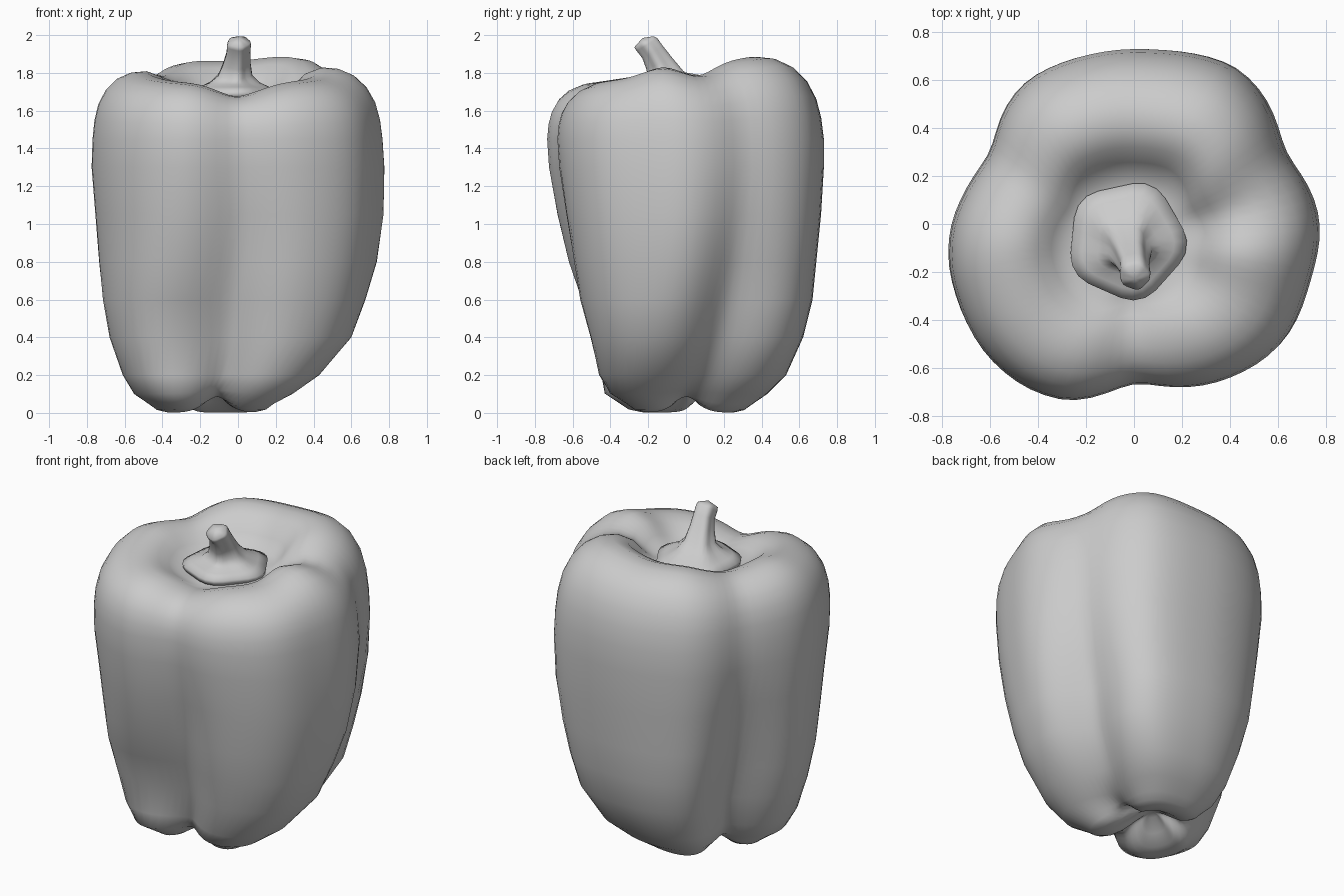
import bpy, bmesh, math
from mathutils import Vector, Matrix

if "Cube" in bpy.data.objects:
    bpy.data.objects.remove(bpy.data.objects["Cube"])

SEG = 80


def angdiff(a, b):
    return (a - b + 180) % 360 - 180


def lookup(table, deg):
    """Periodic linear interpolation of (angle, value) pairs."""
    t = sorted((a % 360, v) for a, v in table)
    t = [(t[-1][0] - 360, t[-1][1])] + t + [(t[0][0] + 360, t[0][1])]
    deg %= 360
    for (a, u), (b, v) in zip(t, t[1:]):
        if a <= deg <= b:
            return u + (v - u) * (deg - a) / max(b - a, 1e-6)


def smooth_table(table, sigma):
    """Sample a periodic table at every segment and blur it."""
    steps = range(-18, 19, 2)
    w = [math.exp(-(s / sigma) ** 2 / 2) for s in steps]
    return [sum(k * lookup(table, 360 * i / SEG + s) for k, s in zip(w, steps)) / sum(w)
            for i in range(SEG)]


def loft(name, rings, start, end):
    """Skin closed rings of equal length, closing both ends on a point."""
    bm = bmesh.new()
    vs = [[bm.verts.new(p) for p in r] for r in rings]
    n = len(rings[0])
    for a, b in zip(vs, vs[1:]):
        for i in range(n):
            j = (i + 1) % n
            bm.faces.new((a[i], a[j], b[j], b[i]))
    s, e = bm.verts.new(start), bm.verts.new(end)
    for i in range(n):
        j = (i + 1) % n
        bm.faces.new((s, vs[0][j], vs[0][i]))
        bm.faces.new((e, vs[-1][i], vs[-1][j]))
    bmesh.ops.recalc_face_normals(bm, faces=bm.faces)
    me = bpy.data.meshes.new(name)
    bm.to_mesh(me)
    bm.free()
    ob = bpy.data.objects.new(name, me)
    bpy.context.collection.objects.link(ob)
    for p in me.polygons:
        p.use_smooth = True
    return ob


# Plan outline at the widest height, as a normalised polar table
outline = [(.775, 0), (.75, .12), (.63, .31), (.54, .55), (.42, .67), (.1, .735),
           (-.17, .72), (-.45, .61), (-.54, .5), (-.6, .31), (-.7, .16), (-.765, 0),
           (-.775, -.15), (-.74, -.3), (-.63, -.52), (-.47, -.66), (-.27, -.73),
           (0, -.645), (.2, -.67), (.32, -.655), (.55, -.55), (.64, -.46), (.73, -.23)]
polar = []
for x, y in outline:
    u, v = x / .775, y / .735
    polar.append((math.degrees(math.atan2(v, u)), math.hypot(u, v)))
shape = smooth_table(polar, 4)

# Body rings: z, x range, y range, groove depth, groove angles (front, right, left)
levels = [
    (.045, -.47, .19, -.35, .35, .36, -88, 6, 148),
    (.10, -.55, .29, -.43, .43, .33, -90, 9, 149),
    (.20, -.61, .43, -.46, .53, .30, -97, 13, 151),
    (.40, -.68, .60, -.505, .62, .25, -101, 18, 153),
    (.60, -.715, .675, -.56, .67, .18, -99, 22, 154),
    (.80, -.735, .735, -.62, .69, .11, -95, 25, 154),
    (1.05, -.755, .77, -.68, .715, .05, -92, 26, 153),
    (1.30, -.775, .775, -.725, .73, .01, -90, 26, 152),
    (1.45, -.77, .765, -.735, .73, .01, -90, 26, 152),
]


def groove(deg, centres, sigma):
    return sum(math.exp(-(angdiff(deg, c) / sigma) ** 2 / 2) for c in centres)


def section(level):
    """Grooved outline, stretched to fill the ring's x and y ranges."""
    z, x0, x1, y0, y1, depth, *cs = level
    sigma = 12 + 20 * min(depth, .25)
    pts = []
    for i in range(SEG):
        deg = 360 * i / SEG
        r = shape[i] * (1 - depth * groove(deg, cs, sigma))
        a = math.radians(deg)
        pts.append(((x0 + x1) / 2 + (x1 - x0) / 2 * r * math.cos(a),
                    (y0 + y1) / 2 + (y1 - y0) / 2 * r * math.sin(a)))
    ax, bx = min(p[0] for p in pts), max(p[0] for p in pts)
    ay, by = min(p[1] for p in pts), max(p[1] for p in pts)
    return [(x0 + (x - ax) / (bx - ax) * (x1 - x0),
             y0 + (y - ay) / (by - ay) * (y1 - y0)) for x, y in pts]


sections = [section(lv) for lv in levels]
rings = []
# Underside: three rounded feet around a central dimple
foot = Vector((-.13, 0))
for scale, z, lift in [(.15, .12, .0), (.35, .06, .06), (.55, .015, .1), (.72, .002, .1), (.88, .015, .07)]:
    rings.append([(foot.x + (x - foot.x) * scale, y * scale,
                   z + lift * groove(360 * i / SEG, levels[0][6:], 15))
                  for i, (x, y) in enumerate(sections[0])])
# Walls
for k, (lv, sec) in enumerate(zip(levels, sections)):
    up = (.045, .02)[k] if k < 2 else 0
    rings.append([(x, y, lv[0] + up * groove(360 * i / SEG, lv[6:], 15))
                  for i, (x, y) in enumerate(sec)])
# Shoulders rolling over a rim of varying height into the stem hollow
rim = smooth_table([(-90, 1.66), (-60, 1.745), (-30, 1.775), (-10, 1.845), (14, 1.77), (40, 1.87),
                    (60, 1.89), (90, 1.86), (120, 1.865), (152, 1.775), (185, 1.815), (225, 1.76),
                    (250, 1.74)], 6)
hollow = Vector((-.03, -.07))
mid = Vector(((levels[-1][1] + levels[-1][2]) / 2, (levels[-1][3] + levels[-1][4]) / 2))
for scale, h, sink in [(.985, .28, 0), (.955, .52, 0), (.90, .73, 0), (.82, .89, 0), (.72, .98, 0),
                       (.61, 1, 0), (.50, .95, .1), (.42, .85, .4), (.35, .75, .8), (.26, .6, 1)]:
    k = max(0, 1 - scale) ** .7
    rings.append([(mid.x + (x - mid.x) * scale + hollow.x * k,
                   mid.y + (y - mid.y) * scale + hollow.y * k,
                   (1.45 + h * (rim[i] - 1.45)) * (1 - sink) + 1.67 * sink)
                  for i, (x, y) in enumerate(sections[-1])])
loft("pepper_body", rings, (foot.x, 0, .13), (hollow.x, hollow.y, 1.67))

# Stem with a scalloped calyx flaring at its foot: centre, radius, lean, waviness
path = [((-.03, -.07, 1.67), .235, 0, .05), ((-.03, -.07, 1.70), .24, 0, .05),
        ((-.03, -.075, 1.725), .19, 0, .05), ((-.025, -.09, 1.75), .13, 5, .07),
        ((-.02, -.105, 1.79), .088, 15, .1), ((-.01, -.14, 1.85), .072, 25, .08),
        ((0, -.175, 1.91), .062, 30, .06), ((.003, -.205, 1.95), .063, 32, .05),
        ((.005, -.222, 1.965), .058, 30, .05)]
stem = []
for c, r, lean, wave in path:
    m = Matrix.Rotation(math.radians(lean), 3, 'X')
    ring = []
    for i in range(30):
        a = math.tau * i / 30
        q = r * (1 + wave * math.cos(5 * a + .5))
        ring.append(Vector(c) + m @ Vector((q * math.cos(a), q * math.sin(a), 0)))
    stem.append(ring)
loft("stem", stem, (-.03, -.07, 1.66), (.005, -.23, 1.985))
